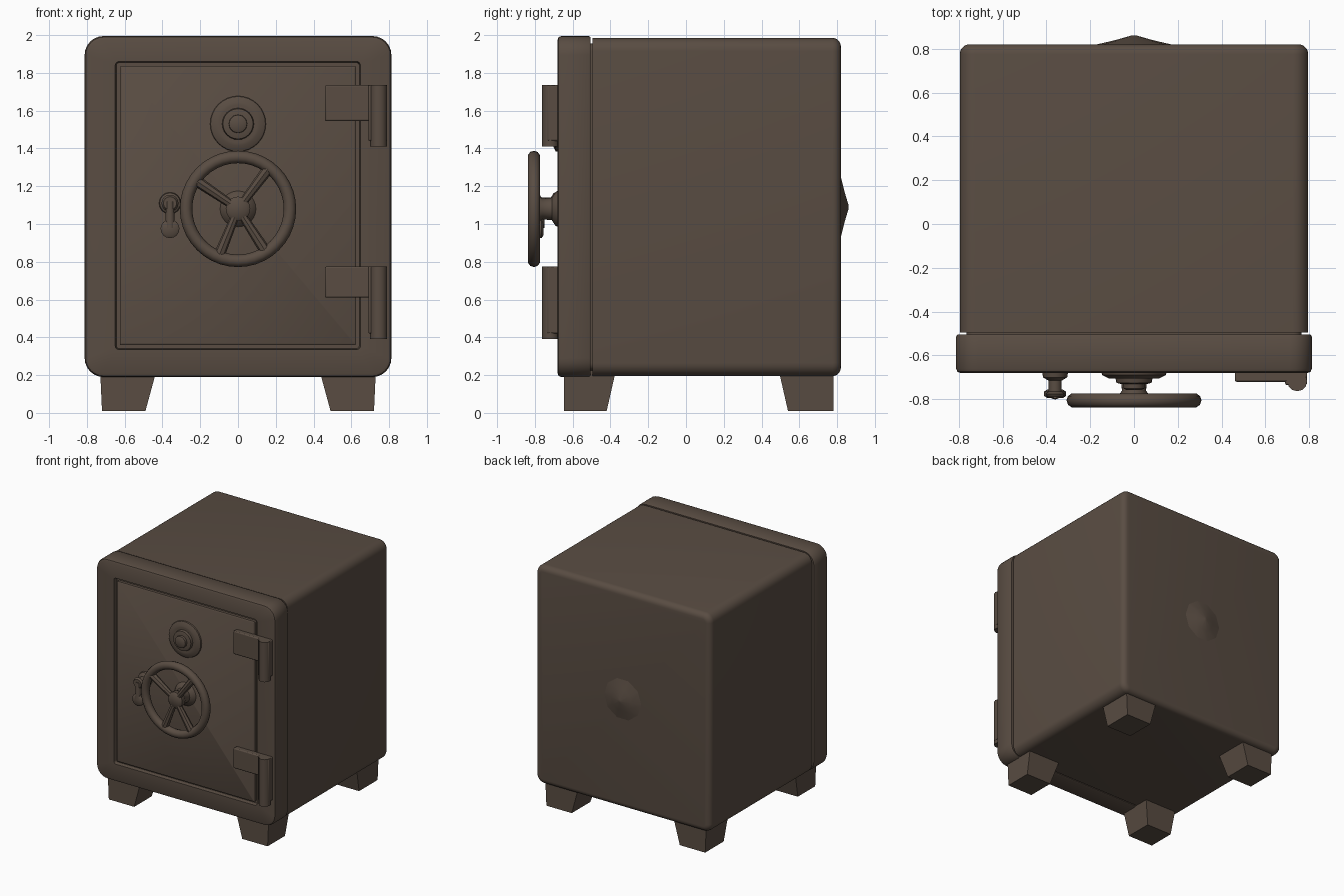
import bpy, bmesh
from math import sin, cos, pi, radians
from mathutils import Vector

cube = bpy.data.objects.get("Cube")
if cube:
    bpy.data.objects.remove(cube, do_unlink=True)

# Single dark brown painted steel
COLOR = (0.100, 0.073, 0.055, 1.0)
steel = bpy.data.materials.new("dark brown steel")
steel.use_nodes = True
steel.diffuse_color = COLOR
bsdf = steel.node_tree.nodes["Principled BSDF"]
bsdf.inputs["Base Color"].default_value = COLOR
bsdf.inputs["Roughness"].default_value = 0.7


def finish(name, bm, bevel=0.0):
    bmesh.ops.recalc_face_normals(bm, faces=bm.faces)
    mesh = bpy.data.meshes.new(name)
    bm.to_mesh(mesh)
    bm.free()
    mesh.materials.append(steel)
    ob = bpy.data.objects.new(name, mesh)
    bpy.context.collection.objects.link(ob)
    if bevel:
        mod = ob.modifiers.new("soft edges", "BEVEL")
        mod.width = bevel
        mod.segments = 2
    bpy.ops.object.select_all(action="DESELECT")
    ob.select_set(True)
    bpy.context.view_layer.objects.active = ob
    bpy.ops.object.shade_smooth_by_angle(angle=radians(40))
    return ob


def loft(name, rings):
    """Skin a list of equally long point rings and cap both ends."""
    bm = bmesh.new()
    loops = [[bm.verts.new(p) for p in ring] for ring in rings]
    n = len(loops[0])
    for a, b in zip(loops, loops[1:]):
        for i in range(n):
            j = (i + 1) % n
            bm.faces.new((a[i], a[j], b[j], b[i]))
    bm.faces.new(loops[0])
    bm.faces.new(loops[-1])
    return finish(name, bm)


def round_rect(y, x0, x1, z0, z1, r, inset=0.0, steps=6):
    """Rounded rectangle ring facing -y."""
    x0, x1, z0, z1 = x0 + inset, x1 - inset, z0 + inset, z1 - inset
    r = max(r - inset, 0.006)
    ring = []
    for k, (cx, cz) in enumerate([(x1 - r, z1 - r), (x0 + r, z1 - r),
                                  (x0 + r, z0 + r), (x1 - r, z0 + r)]):
        for s in range(steps + 1):
            a = (k + s / steps) * pi / 2
            ring.append((cx + r * cos(a), y, cz + r * sin(a)))
    return ring


def turned(name, x, z, profile, sides=24):
    """Lathe (radius, y) pairs about an axis running front to back."""
    return loft(name, [[(x + r * cos(2 * pi * i / sides), y, z + r * sin(2 * pi * i / sides))
                        for i in range(sides)] for r, y in profile])


def box(name, x0, x1, y0, y1, z0, z1, bevel=0.008):
    bm = bmesh.new()
    bmesh.ops.create_cube(bm, size=1)
    for v in bm.verts:
        v.co = ((x0 + x1) / 2 + v.co.x * (x1 - x0),
                (y0 + y1) / 2 + v.co.y * (y1 - y0),
                (z0 + z1) / 2 + v.co.z * (z1 - z0))
    return finish(name, bm, bevel)


def rod(name, start, end, r0, r1, sides=12):
    start, end = Vector(start), Vector(end)
    axis = end - start
    bm = bmesh.new()
    bmesh.ops.create_cone(bm, cap_ends=True, segments=sides, radius1=r0, radius2=r1,
                          depth=axis.length)
    rot = axis.to_track_quat("Z", "Y")
    for v in bm.verts:
        v.co = rot @ v.co + (start + end) / 2
    return finish(name, bm)


# Cabinet with rounded rear edges; its front neck sits behind the seam
BODY = (-0.795, 0.795, 0.195, 1.985, 0.07)
REAR, ROUND = 0.82, 0.045
rings = [round_rect(-0.53, *BODY, 0.03), round_rect(-0.495, *BODY, 0.03),
         round_rect(-0.495, *BODY)]
for s in range(6):
    a = s / 5 * pi / 2
    rings.append(round_rect(REAR - ROUND + ROUND * sin(a), *BODY, ROUND * (1 - cos(a))))
loft("cabinet", rings)

# Shallow dent pushed out of the back wall
turned("back_bulge", 0, 1.09, [(0.19, 0.815), (0.09, 0.838), (0.012, 0.86)], 10)

# Front frame with a recessed door opening
FRAME = (-0.812, 0.812, 0.19, 1.995, 0.10)
OPENING = (-0.65, 0.648, 0.335, 1.86, 0.02)
loft("front_frame", [
    round_rect(-0.505, *FRAME, 0.006), round_rect(-0.515, *FRAME),
    round_rect(-0.66, *FRAME), round_rect(-0.674, *FRAME, 0.006),
    round_rect(-0.68, *FRAME, 0.02), round_rect(-0.68, *OPENING),
    round_rect(-0.65, *OPENING, 0.006)])

# Door slab
loft("door", [round_rect(-0.64, *OPENING, 0.024), round_rect(-0.674, *OPENING, 0.024),
              round_rect(-0.68, *OPENING, 0.032)])

# Tapered feet: outer sides upright, inner sides sloping
for side, sx in (("right", -1), ("left", 1)):
    for end, outer, top, low in (("front", -0.645, -0.37, -0.42), ("back", 0.78, 0.49, 0.54)):
        loft(f"{end}_{side}_foot", [
            [(sx * 0.72, outer, 0.01), (sx * 0.49, outer, 0.01),
             (sx * 0.49, low, 0.01), (sx * 0.72, low, 0.01)],
            [(sx * 0.73, outer, 0.23), (sx * 0.43, outer, 0.23),
             (sx * 0.43, top, 0.23), (sx * 0.73, top, 0.23)]])

# Hinges: leaf on the door and long knuckle on the frame
for label, low, mid, high in (("upper", 1.41, 1.545, 1.735), ("lower", 0.39, 0.61, 0.775)):
    box(f"{label}_hinge_leaf", 0.46, 0.72, -0.72, -0.67, mid, high)
    box(f"{label}_hinge_bracket", 0.69, 0.79, -0.735, -0.67, low + 0.03, high)
    rod(f"{label}_hinge_knuckle", (0.745, -0.718, low), (0.745, -0.718, high), 0.045, 0.045)

# Combination dial
DIAL_Z = 1.53
turned("dial_plate", 0, DIAL_Z, [(0.15, -0.67), (0.145, -0.69), (0.115, -0.705), (0.1, -0.705)], 32)
turned("dial_ring", 0, DIAL_Z, [(0.085, -0.70), (0.08, -0.725), (0.06, -0.73)], 24)
turned("dial_knob", 0, DIAL_Z, [(0.05, -0.72), (0.048, -0.75), (0.035, -0.757)], 12)

# Hand wheel
WHEEL_Z, WHEEL_Y = 1.08, -0.805
turned("wheel_shaft", 0, WHEEL_Z, [(0.10, -0.67), (0.09, -0.69), (0.06, -0.71), (0.055, -0.76),
                                   (0.065, -0.775), (0.065, -0.815), (0.045, -0.83)])
bm = bmesh.new()
R, TUBE, SEG, SIDES = 0.275, 0.033, 40, 10
grid = [[bm.verts.new(((R + TUBE * cos(q)) * cos(p), WHEEL_Y + TUBE * sin(q),
                       WHEEL_Z + (R + TUBE * cos(q)) * sin(p)))
         for q in (2 * pi * j / SIDES for j in range(SIDES))]
        for p in (2 * pi * i / SEG for i in range(SEG))]
for i in range(SEG):
    for j in range(SIDES):
        a, b, k = grid[i], grid[(i + 1) % SEG], (j + 1) % SIDES
        bm.faces.new((a[j], b[j], b[k], a[k]))
finish("wheel_rim", bm)
for n, deg in enumerate((53, 146, 248, 303)):
    dx, dz = cos(radians(deg)), sin(radians(deg))
    rod(f"wheel_spoke_{n + 1}", (0.04 * dx, WHEEL_Y, WHEEL_Z + 0.04 * dz),
        (R * dx, WHEEL_Y, WHEEL_Z + R * dz), 0.022, 0.03, 8)

# Small drop lever beside the wheel
LEVER_X = -0.36
turned("lever_pivot", LEVER_X, 1.11, [(0.06, -0.67), (0.055, -0.70), (0.03, -0.715),
                                      (0.03, -0.765), (0.045, -0.775), (0.035, -0.79)], 16)
rod("lever_arm", (LEVER_X, -0.775, 1.12), (LEVER_X, -0.775, 0.98), 0.022, 0.026, 10)
turned("lever_grip", LEVER_X, 0.975, [(0.035, -0.755), (0.05, -0.765), (0.05, -0.785),
                                      (0.035, -0.795)], 16)
